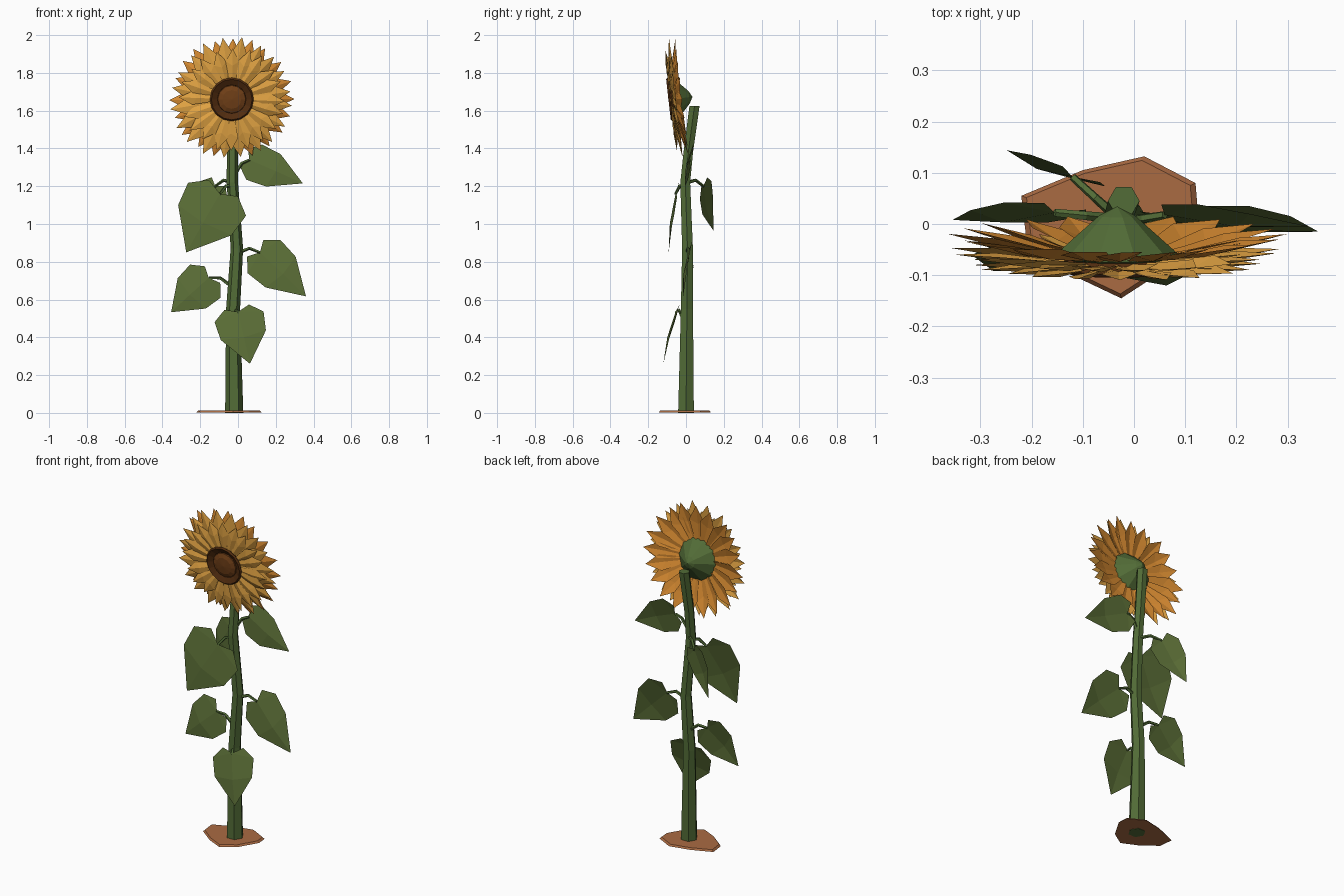
import bpy
import bmesh
import random
from math import cos, sin, pi, radians
from mathutils import Vector, Matrix

random.seed(4)
if "Cube" in bpy.data.objects:
    bpy.data.objects.remove(bpy.data.objects["Cube"], do_unlink=True)


def material(name, rgb):
    m = bpy.data.materials.new(name)
    m.use_nodes = True
    color = (*rgb, 1)
    m.diffuse_color = color
    bsdf = next(n for n in m.node_tree.nodes if n.type == 'BSDF_PRINCIPLED')
    bsdf.inputs["Base Color"].default_value = color
    return m


leaf_green = material("leaf green", (0.10, 0.15, 0.036))
stem_green = material("stem green", (0.085, 0.15, 0.038))
yellow = material("petal yellow", (0.74, 0.36, 0.055))
orange = material("petal orange", (0.66, 0.25, 0.030))
dark_brown = material("seed dark brown", (0.085, 0.026, 0.005))
brown = material("seed brown", (0.17, 0.052, 0.009))
soil_brown = material("soil", (0.40, 0.145, 0.055))


def finish(name, bm, mat, matrix=None):
    mesh = bpy.data.meshes.new(name)
    bm.to_mesh(mesh)
    bm.free()
    mesh.materials.append(mat)
    ob = bpy.data.objects.new(name, mesh)
    bpy.context.collection.objects.link(ob)
    if matrix:
        ob.matrix_world = matrix
    return ob


def rings(name, rows, sides, mat, axis=(0, 0, 1), matrix=None):
    """Skin a stack of parallel rings, each given as (centre, radius)."""
    bm = bmesh.new()
    turn = Vector((0, 0, 1)).rotation_difference(Vector(axis))
    loops = []
    for centre, r in rows:
        loops.append([bm.verts.new(Vector(centre) + turn @ Vector(
            (r * cos(2 * pi * i / sides), r * sin(2 * pi * i / sides), 0)))
            for i in range(sides)])
    for a, b in zip(loops, loops[1:]):
        for i in range(sides):
            j = (i + 1) % sides
            bm.faces.new((a[i], a[j], b[j], b[i]))
    for loop in (loops[0][::-1], loops[-1]):
        bm.faces.new(loop)
    bmesh.ops.remove_doubles(bm, verts=bm.verts, dist=0.0005)
    bmesh.ops.recalc_face_normals(bm, faces=bm.faces)
    return finish(name, bm, mat, matrix)


def blade(bm, base, tip, normal, half, outline, fold, bulge):
    """Creased leaf or petal: a midrib with a mirrored half outline."""
    base, tip = Vector(base), Vector(tip)
    along = tip - base
    n = Vector(normal)
    n = (n - n.project(along)).normalized()
    w = n.cross(along.normalized())

    def point(t, u):
        lift = bulge * 4 * t * (1 - t) - fold * abs(u)
        return bm.verts.new(base + along * t + w * (u * half) + n * lift)

    root, mid, end = point(0, 0), point(0.5, 0), point(1, 0)
    for side in (1, -1):
        a, b, c = [point(t, u * side) for t, u in outline]
        for face in ((root, b, a), (root, mid, c, b), (mid, end, c)):
            bm.faces.new(face[::side])


# Soil patch with a sloping rim
patch = [(-.22, .055), (-.1, .105), (.02, .132), (.12, .08), (.125, .02),
         (.06, -.09), (-.025, -.145), (-.12, -.1), (-.21, -.03)]
bm = bmesh.new()
ground = bm.faces.new([bm.verts.new((x, y, 0.002)) for x, y in patch[::-1]])
top = bmesh.ops.extrude_face_region(bm, geom=[ground])["geom"]
for v in [g for g in top if isinstance(g, bmesh.types.BMVert)]:
    v.co = Vector((v.co.x * .94 - .003, v.co.y * .94, .012))
bmesh.ops.recalc_face_normals(bm, faces=bm.faces)
finish("soil", bm, soil_brown)

# Six-sided stem, bending backward at the top
rings("stem", [((-.02, 0, 0), .048), ((-.026, .005, .55), .037),
               ((-.006, .008, .87), .033), ((-.03, -.004, 1.22), .03),
               ((-.03, .012, 1.38), .029), ((-.02, .045, 1.625), .031)],
      6, stem_green)

# Leaves: name, base, tip, facing, half width, petiole start on the stem
leaf_outline = [(-.1, .5), (.09, 1), (.45, .92)]
leaves = [
    ("front_low", (0, -.055, .535), (.063, -.12, .26), (0, -1, .25), .133, (-.02, -.02, .51)),
    ("right_low", (-.155, .022, .715), (-.354, .008, .533), (0, -1, .15), .12, (-.035, .01, .67)),
    ("left_low", (.116, .012, .85), (.36, -.015, .617), (0, -1, .2), .125, (.005, .008, .85)),
    ("right_high", (-.095, -.055, 1.16), (-.274, -.092, .85), (0, -1, .15), .177, (-.03, -.01, 1.2)),
    ("left_high", (.06, .018, 1.34), (.343, -.005, 1.215), (0, -1, .15), .103, (-.02, .005, 1.26)),
    ("back_high", (-.12, .092, 1.2), (-.25, .145, .965), (-.39, -.92, 0), .092, (-.03, .01, 1.22)),
]
for name, base, tip, facing, half, start in leaves:
    bm = bmesh.new()
    blade(bm, base, tip, facing, half, leaf_outline, .012, .012)
    finish("leaf_" + name, bm, leaf_green)
    s, e = Vector(start), Vector(base)
    middle = (s + e) / 2 + Vector((0, 0, .022))
    rings("petiole_" + name, [(s, .011), (middle, .009), (e, .008)],
          5, stem_green, axis=(e - s).normalized())

# Flower head: local +z faces forward and slightly down
head = Matrix.Translation((-.033, -.065, 1.662)) @ Matrix.Rotation(radians(96.5), 4, 'X')

# Petal layers: name, colour, count, tip radius, base and tip depth, half width
petal_outline = [(0, .3), (.25, .65), (.62, 1)]
layers = [
    ("back_petals", orange, 20, .328, 0, -.045, .046, 0),
    ("middle_petals", yellow, 20, .325, .008, -.012, .043, .5),
    ("front_petals", yellow, 20, .275, .014, .014, .036, 0),
]
for name, mat, count, reach, z0, z1, half, shift in layers:
    bm = bmesh.new()
    for i in range(count):
        a = pi / 2 + 2 * pi * (i + shift) / count + random.uniform(-.04, .04)
        r = reach + random.uniform(-.014, .008)
        out = Vector((cos(a), sin(a), 0))
        up = Vector((0, 0, 1))
        lean = up + out.cross(up) * random.uniform(.0, .25)
        blade(bm, out * .09 + up * z0, out * r + up * z1, lean,
              half, petal_outline, .012, .008)
    finish(name, bm, mat, head)


def lathe(name, profile, sides, mat):
    rings(name, [((0, 0, z), r) for r, z in profile], sides, mat, matrix=head)


# Green cup behind the petals, dark seed ring and domed centre
lathe("flower_cup", [(0, -.1), (.035, -.082), (.122, -.004), (.1, .002)], 10, stem_green)
lathe("seed_ring", [(.1, 0), (.116, .02), (.108, .028), (.076, .012), (.07, 0)], 16, dark_brown)
lathe("seed_centre", [(.078, .006), (.074, .016), (.05, .025), (0, .029)], 12, brown)
